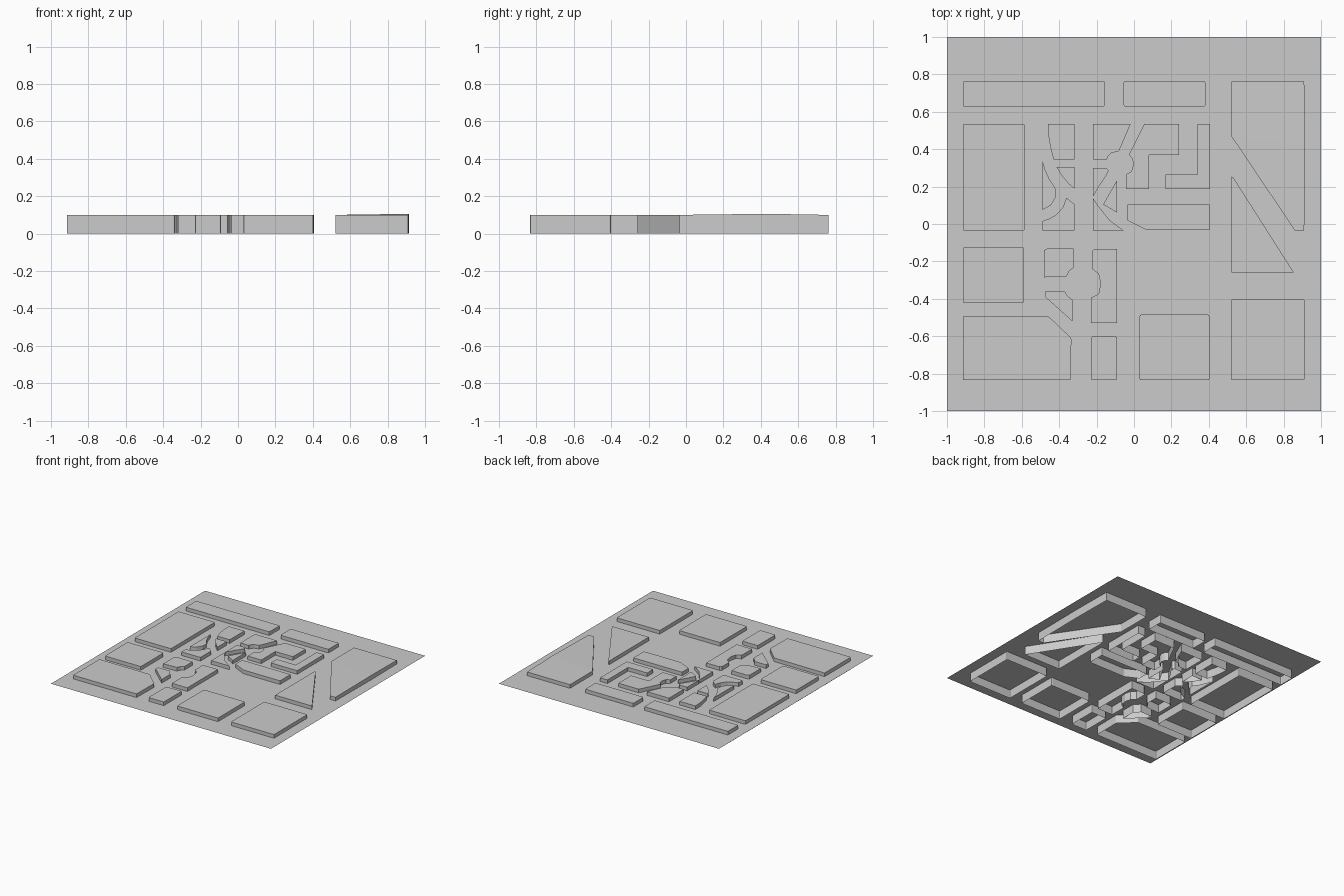
import bpy
import bmesh

if "Cube" in bpy.data.objects:
    bpy.data.objects.remove(bpy.data.objects["Cube"])

TOP = 0.10      # roof height of every block
PLATE_Z = 0.07  # thin sheet cutting through the open-bottomed blocks


def new_object(name, bm):
    mesh = bpy.data.meshes.new(name)
    bm.to_mesh(mesh)
    bm.free()
    obj = bpy.data.objects.new(name, mesh)
    bpy.context.collection.objects.link(obj)
    return obj


def block(name, outline, corner=0.0):
    """Open-bottomed block: a roof outline with walls hanging down to z = 0."""
    bm = bmesh.new()
    roof = bm.faces.new([bm.verts.new((x, y, TOP)) for x, y in outline])
    if roof.normal.z < 0 or sum(
            (a[0] * b[1] - b[0] * a[1])
            for a, b in zip(outline, outline[1:] + outline[:1])) < 0:
        roof.normal_flip()
    if corner:
        bmesh.ops.bevel(bm, geom=bm.verts[:], offset=corner, segments=2,
                        profile=0.5, affect='VERTICES')
    walls = bmesh.ops.extrude_edge_only(bm, edges=bm.edges[:])
    for v in walls["geom"]:
        if isinstance(v, bmesh.types.BMVert):
            v.co.z = 0
    bmesh.ops.recalc_face_normals(bm, faces=bm.faces[:])
    if max(bm.faces, key=lambda f: f.calc_center_median().z).normal.z < 0:
        bmesh.ops.reverse_faces(bm, faces=bm.faces[:])
    return new_object(name, bm)


def rect(x0, y0, x1, y1):
    return [(x0, y0), (x1, y0), (x1, y1), (x0, y1)]


# Base plate
bm = bmesh.new()
bm.faces.new([bm.verts.new((x, y, PLATE_Z)) for x, y in rect(-1, -1, 1, 1)])
new_object("base_plate", bm)

# Rectangular blocks with softened corners
for name, r in {
    "north_west_strip": (-.915, .628, -.155, .763),
    "north_strip": (-.055, .628, .382, .763),
    "west_block": (-.915, -.035, -.585, .535),
    "south_west_block": (-.915, -.422, -.588, -.125),
    "south_block": (.03, -.835, .403, -.485),
    "south_east_block": (.52, -.835, .912, -.402),
    "south_small_block": (-.23, -.835, -.09, -.602),
}.items():
    block(name, rect(*r), 0.008)

# Large angled blocks
block("chamfered_block", [(-.915, -.835), (-.338, -.835), (-.335, -.61),
                          (-.455, -.495), (-.915, -.492)], 0.006)
block("east_triangle", [(.52, -.26), (.855, -.26), (.53, .25), (.52, .255)])
east = block("north_east_block", [(.52, .763), (.52, .47), (.86, -.035),
                                  (.91, -.035), (.914, .428), (.91, .763)])

# Crease across the north-east roof, one end slightly raised
bm = bmesh.new()
bm.from_mesh(east.data)


def roof_vert(x, y):
    return min(bm.verts, key=lambda v: (v.co.x - x) ** 2 + (v.co.y - y) ** 2
               + (v.co.z - TOP) ** 2)


raised = roof_vert(.914, .428)
bmesh.ops.connect_verts(bm, verts=[roof_vert(.52, .47), raised])
raised.co.z = 0.106
bm.to_mesh(east.data)
bm.free()

# Blocks east of the roundabout
block("canal_bar", [(-.037, .105), (.405, .105), (.405, -.033), (.07, -.033),
                    (-.037, .02)], 0.005)
block("corner_block", [(.34, .535), (.407, .535), (.407, .187), (.168, .187),
                       (.168, .265), (.34, .265)])
block("stepped_block", [(.055, .535), (.24, .535), (.24, .37), (.08, .37),
                        (.08, .187), (-.043, .187), (-.043, .265),
                        (-.015, .28), (-.003, .32), (-.01, .35), (-.027, .37)])

# Curved blocks around the northern roundabout
block("round_north_east", [(-.22, .535), (-.018, .535), (-.08, .39),
                           (-.12, .38), (-.14, .36), (-.145, .345),
                           (-.22, .345)])
block("round_north_west", [(-.46, .535), (-.317, .535), (-.317, .345),
                           (-.43, .345), (-.447, .41), (-.457, .47)])
block("round_fan", [(-.415, .305), (-.317, .305), (-.317, .187),
                    (-.35, .215), (-.385, .257)])
block("round_crescent", [(-.49, .34), (-.475, .29), (-.45, .235),
                         (-.417, .185), (-.42, .14), (-.445, .1),
                         (-.49, .075)])
block("round_south_west", [(-.49, -.035), (-.317, -.035), (-.317, .105),
                           (-.362, .14), (-.38, .09), (-.415, .05),
                           (-.45, .03), (-.49, .015)])
block("round_wedge", [(-.22, .30), (-.15, .30), (-.135, .285), (-.145, .265),
                      (-.185, .205), (-.22, .145)])
block("round_blade", [(-.165, .105), (-.09, .235), (-.09, .06)])
block("round_south_east", [(-.22, .14), (-.19, .095), (-.13, .02),
                           (-.055, -.035), (-.14, 0), (-.22, .04)][:3]
      + [(-.055, -.035), (-.22, -.035)])

# Curved blocks around the southern roundabout
block("plaza_north_west", [(-.48, -.14), (-.46, -.13), (-.323, -.13),
                           (-.323, -.235), (-.345, -.25), (-.36, -.28),
                           (-.48, -.285)])
block("plaza_south_west", [(-.475, -.36), (-.37, -.36), (-.355, -.385),
                           (-.33, -.405), (-.33, -.52), (-.475, -.39)])
block("plaza_east", [(-.225, -.145), (-.21, -.133), (-.09, -.133),
                     (-.09, -.53), (-.23, -.53), (-.23, -.395),
                     (-.19, -.375), (-.178, -.32), (-.19, -.265),
                     (-.225, -.24)])
